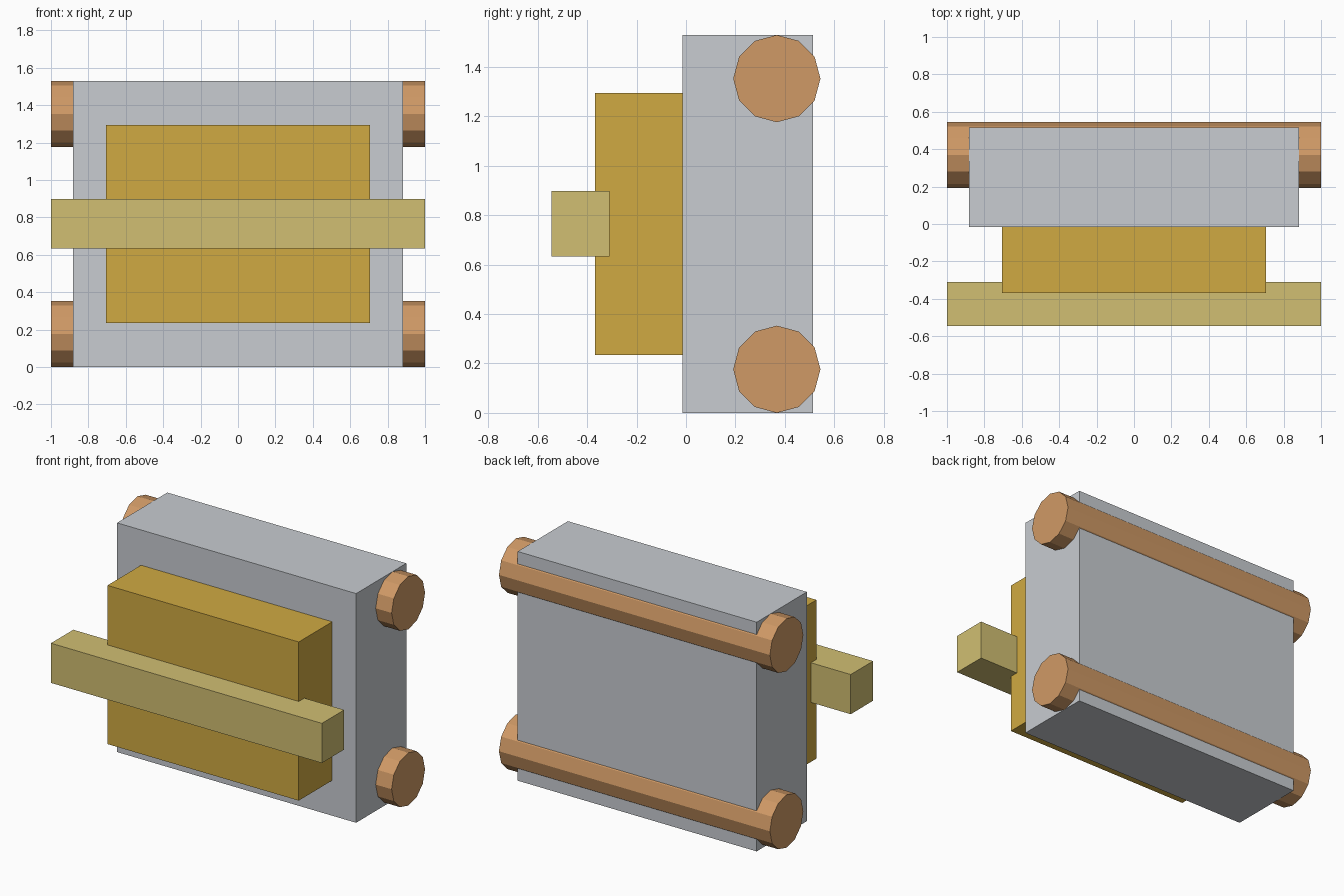
import bpy, math

if "Cube" in bpy.data.objects:
    bpy.data.objects.remove(bpy.data.objects["Cube"])

U = 2 / 17  # design unit: the longest side is 17 units


def material(name, rgb):
    m = bpy.data.materials.new(name)
    lin = [(c / 255 / 12.92) if c < 11 else ((c / 255 + 0.055) / 1.055) ** 2.4 for c in rgb]
    m.diffuse_color = (*lin, 1)
    m.use_nodes = True
    m.node_tree.nodes["Principled BSDF"].inputs["Base Color"].default_value = m.diffuse_color
    return m


def finish(name, mat):
    ob = bpy.context.object
    ob.name = name
    ob.data.materials.append(mat)
    bpy.ops.object.transform_apply(location=False, rotation=True, scale=True)


def box(name, mat, width, y0, y1, z0, z1):
    bpy.ops.mesh.primitive_cube_add(size=1, location=(0, (y0 + y1) / 2 * U, (z0 + z1) / 2 * U))
    bpy.context.object.scale = (width * U, (y1 - y0) * U, (z1 - z0) * U)
    finish(name, mat)


def roller(name, mat, y, z):
    # twelve-sided rod along x with a corner pointing straight up
    bpy.ops.mesh.primitive_cylinder_add(vertices=12, radius=1.5 * U, depth=17 * U,
                                        location=(0, y * U, z * U),
                                        rotation=(0, math.pi / 2, 0))
    finish(name, mat)


grey = material("light grey", (200, 204, 209))
gold = material("gold", (208, 170, 66))
straw = material("straw", (209, 191, 114))
copper = material("copper", (208, 154, 102))

# main block, raised front panel and the bar across it
box("body", grey, 15, -0.125, 4.375, 0, 13)
box("front_panel", gold, 12, -3.125, -0.125, 2, 11)
box("cross_bar", straw, 17, -4.625, -2.625, 5.375, 7.625)

# rods through the back of the block
roller("lower_rod", copper, 3.125, 1.5)
roller("upper_rod", copper, 3.125, 11.5)
